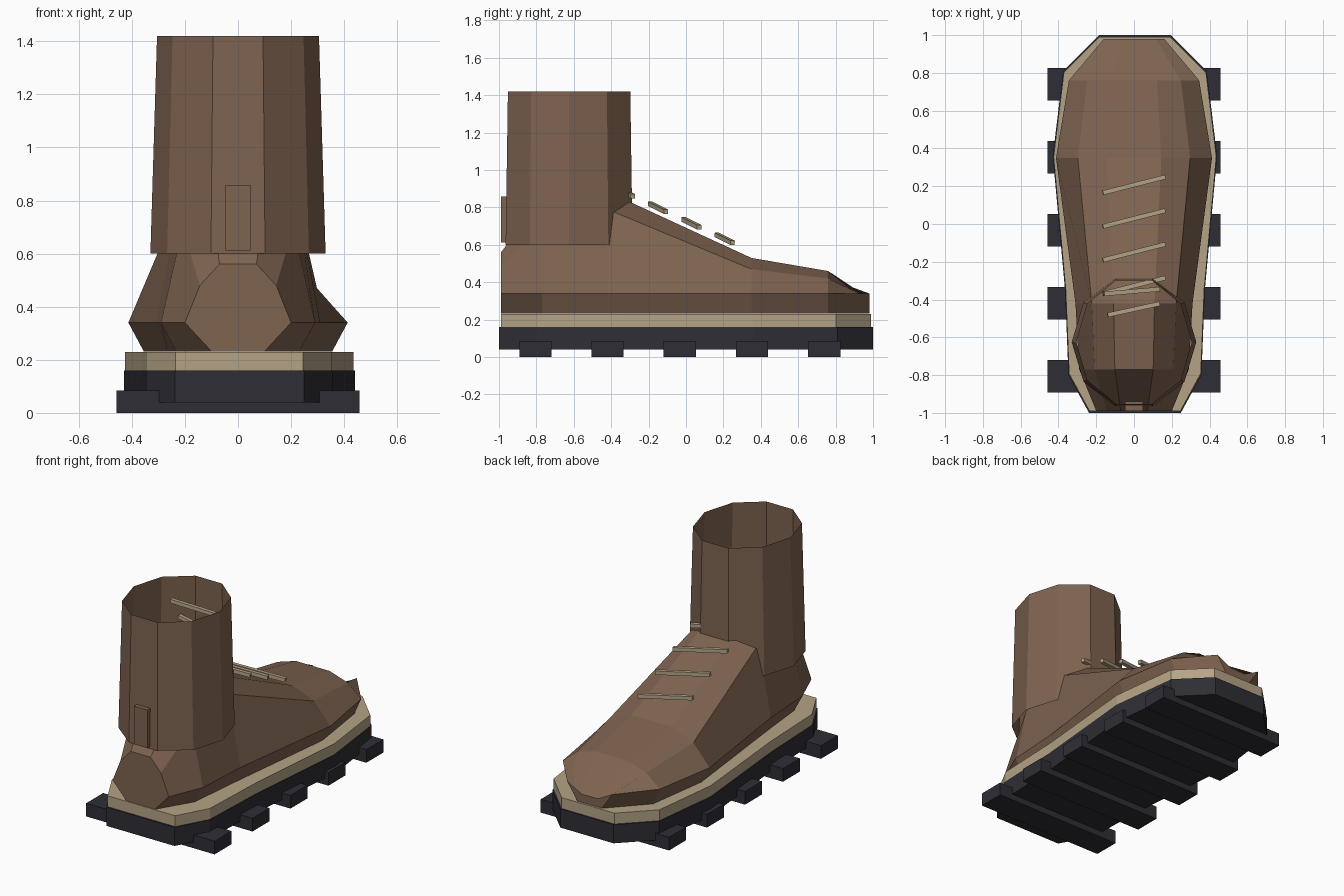
import bpy
import bmesh
import math
from mathutils import Vector

if "Cube" in bpy.data.objects:
    bpy.data.objects.remove(bpy.data.objects["Cube"], do_unlink=True)


def material(name, rgb):
    mat = bpy.data.materials.new(name)
    mat.use_nodes = True
    mat.diffuse_color = (*rgb, 1)
    mat.node_tree.nodes["Principled BSDF"].inputs["Base Color"].default_value = (*rgb, 1)
    return mat


LEATHER = material("brown leather", (0.21, 0.125, 0.08))
TAN = material("tan trim", (0.46, 0.37, 0.24))
RUBBER = material("black rubber", (0.027, 0.027, 0.036))


def loft(name, rings, mat, capped=True):
    """Skin a row of matching closed rings, optionally capping both ends."""
    bm = bmesh.new()
    loops = [[bm.verts.new(p) for p in ring] for ring in rings]
    n = len(loops[0])
    for a, b in zip(loops, loops[1:]):
        for i in range(n):
            j = (i + 1) % n
            bm.faces.new((a[i], a[j], b[j], b[i]))
    if capped:
        bm.faces.new(loops[0])
        bm.faces.new(loops[-1])
    bmesh.ops.recalc_face_normals(bm, faces=bm.faces)
    mesh = bpy.data.meshes.new(name)
    bm.to_mesh(mesh)
    bm.free()
    mesh.materials.append(mat)
    obj = bpy.data.objects.new(name, mesh)
    bpy.context.collection.objects.link(obj)
    return obj


def box(name, center, size, mat):
    bpy.ops.mesh.primitive_cube_add(size=1, location=center)
    obj = bpy.context.object
    obj.name = name
    obj.scale = size
    obj.data.materials.append(mat)
    return obj


def bar(name, start, end, thick, mat):
    a, b = Vector(start), Vector(end)
    obj = box(name, (a + b) / 2, ((b - a).length, thick, thick), mat)
    obj.rotation_mode = "QUATERNION"
    obj.rotation_quaternion = (b - a).to_track_quat("X", "Z")
    return obj


# Sole and welt share one outline
half = [(0.19, 1), (0.38, 0.81), (0.435, 0.36), (0.37, -0.35), (0.352, -0.8), (0.243, -1)]
outline = half + [(-x, y) for x, y in reversed(half)]


def slab(name, low, high, scale, mat):
    loft(name, [[(x * scale + 0.005, y * scale, z) for x, y in outline] for z in (low, high)], mat)


slab("sole", 0.04, 0.16, 1.0, RUBBER)
slab("welt", 0.16, 0.23, 0.99, TAN)

# Tread lugs
for i in range(5):
    box(f"tread_lug_{i + 1}", (0, -0.805 + 0.386 * i, 0.0425), (0.914, 0.172, 0.085), RUBBER)

# Foot upper: y, half width, bottom ratio, shoulder height, top height
sections = [
    (-0.99, 0.20, 0.50, 0.48, 0.56),
    (-0.77, 0.29, 0.80, 0.70, 0.84),
    (-0.42, 0.31, 0.86, 0.79, 0.885),
    (0.35, 0.413, 0.86, 0.47, 0.53),
    (0.76, 0.345, 0.86, 0.42, 0.46),
    (0.98, 0.16, 0.55, 0.315, 0.285),
]
rings = []
for y, w, base, shoulder, top in sections:
    side = [(w * base, 0.232), (w, 0.34), (w * 0.72, shoulder), (w * 0.35, top)]
    rings.append([(x, y, z) for x, z in side] + [(-x, y, z) for x, z in reversed(side)])
loft("foot_upper", rings, LEATHER)

# Open ankle shaft
turns = [math.tau * k / 10 for k in range(10)]
loft("ankle_shaft", [[(rx * math.cos(t), -0.625 + ry * math.sin(t), z) for t in turns]
                     for rx, ry, z in ((0.33, 0.357, 0.6), (0.305, 0.344, 1.42))],
     LEATHER, capped=False)

# Heel pull tab
box("pull_tab", (0, -0.965, 0.735), (0.096, 0.05, 0.245), LEATHER)

# Laces over the instep
for i in range(4):
    y, z = 0.207 - 0.178 * i, 0.632 + 0.083 * i
    bar(f"instep_lace_{i + 1}", (-0.165, y - 0.042, z + 0.021), (0.165, y + 0.042, z - 0.021), 0.024, TAN)

# Laces up the shaft
bar("shaft_lace_1", (-0.16, -0.37, 1.17), (0.135, -0.345, 1.09), 0.024, TAN)
bar("shaft_lace_2", (-0.14, -0.482, 1.32), (0.135, -0.422, 1.28), 0.024, TAN)
